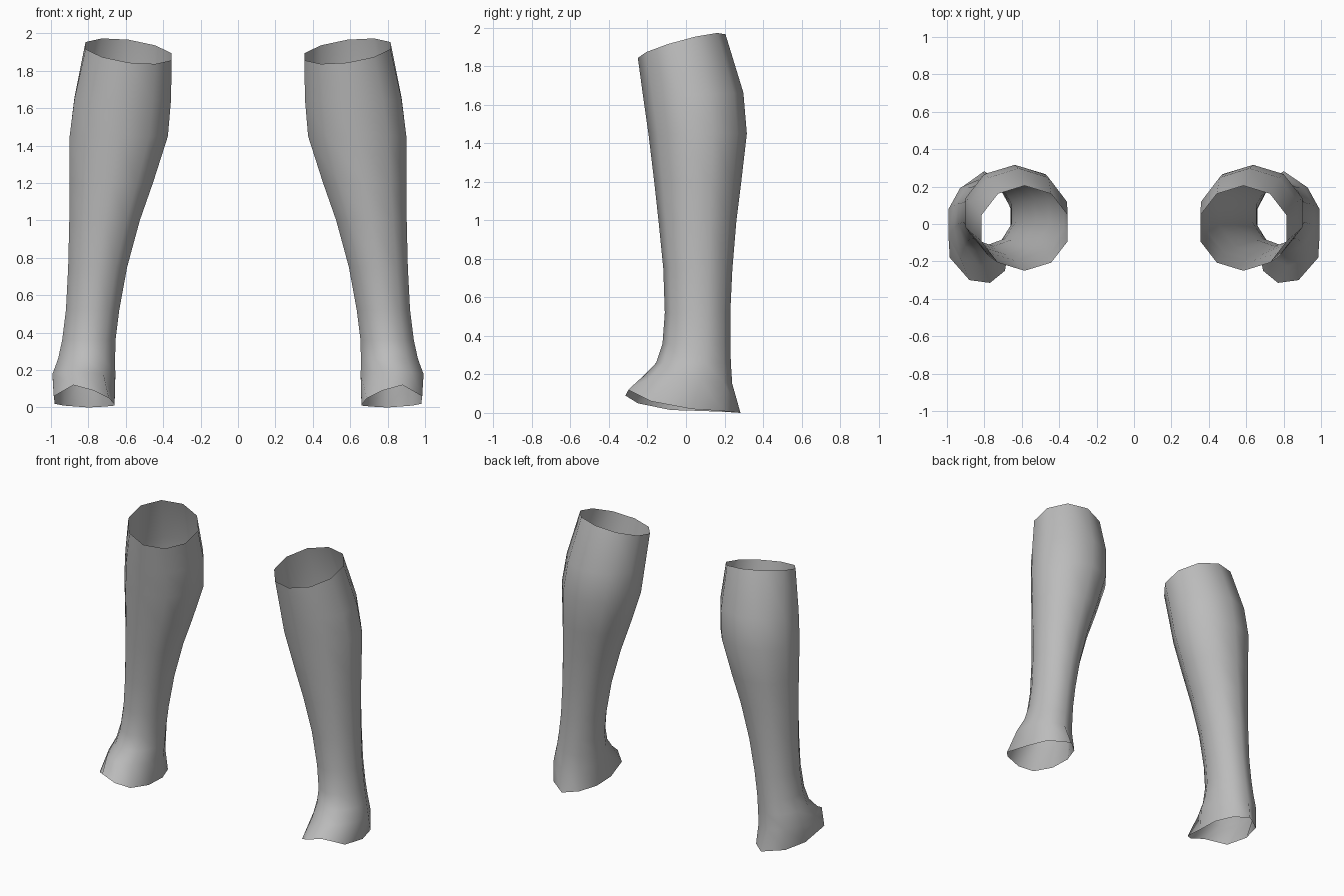
import bpy, bmesh, math

cube = bpy.data.objects.get("Cube")
if cube:
    bpy.data.objects.remove(cube, do_unlink=True)

grey = bpy.data.materials.new("plain grey")
grey.use_nodes = True
colour = (0.5, 0.5, 0.5, 1)
grey.diffuse_color = colour
grey.node_tree.nodes["Principled BSDF"].inputs["Base Color"].default_value = colour

SIDES = 10
# Cross-sections: height, inner x, outer x, front y, back y, tilt along x, tilt along y
SECTIONS = [
    (1.905, 0.355, 0.815, -0.25, 0.205, 0.13, 0.27),
    (1.65, 0.358, 0.875, -0.222, 0.298, 0.0, 0.05),
    (1.45, 0.375, 0.90, -0.195, 0.316, 0.0, 0.0),
    (1.20, 0.455, 0.90, -0.165, 0.287, 0.0, 0.0),
    (1.00, 0.525, 0.902, -0.143, 0.262, 0.0, 0.0),
    (0.75, 0.593, 0.908, -0.118, 0.241, 0.0, 0.0),
    (0.52, 0.635, 0.92, -0.11, 0.23, 0.0, 0.0),
    (0.36, 0.655, 0.94, -0.122, 0.23, 0.0, 0.0),
    (0.26, 0.657, 0.962, -0.155, 0.233, 0.0, 0.0),
    (0.17, 0.656, 0.992, -0.225, 0.24, 0.02, -0.08),
]
# Flared lower rim, counter-clockwise from the front
RIM = [
    (0.77, -0.315, 0.09), (0.88, -0.30, 0.12), (0.985, -0.18, 0.06),
    (0.98, 0.03, 0.02), (0.93, 0.19, 0.01), (0.80, 0.283, 0.0),
    (0.71, 0.21, 0.005), (0.66, 0.08, 0.01), (0.66, -0.08, 0.015),
    (0.69, -0.25, 0.05),
]


def section_points(z, x0, x1, y0, y1, tilt_x, tilt_y):
    """Tilted oval with a corner at the front and one at the back."""
    cx, cy = (x0 + x1) / 2, (y0 + y1) / 2
    rx = (x1 - x0) / 2 / math.cos(math.radians(18))
    ry = (y1 - y0) / 2
    points = []
    for i in range(SIDES):
        a = -math.pi / 2 + 2 * math.pi * i / SIDES
        dx, dy = rx * math.cos(a), ry * math.sin(a)
        points.append((cx + dx, cy + dy, z + tilt_x * dx + tilt_y * dy))
    return points


def make_leg(name, side):
    """Loft an open shell through the sections; side is +1 or -1 in x."""
    bm = bmesh.new()
    rings = [section_points(*s) for s in SECTIONS] + [RIM]
    loops = [[bm.verts.new((side * x, y, z)) for x, y, z in r] for r in rings]
    for upper, lower in zip(loops, loops[1:]):
        for i in range(SIDES):
            j = (i + 1) % SIDES
            quad = [upper[i], lower[i], lower[j], upper[j]]
            bm.faces.new(quad if side > 0 else quad[::-1])
    for f in bm.faces:
        f.smooth = True
    mesh = bpy.data.meshes.new(name)
    bm.to_mesh(mesh)
    bm.free()
    mesh.materials.append(grey)
    obj = bpy.data.objects.new(name, mesh)
    bpy.context.collection.objects.link(obj)


make_leg("left_lower_leg", 1)
make_leg("right_lower_leg", -1)
